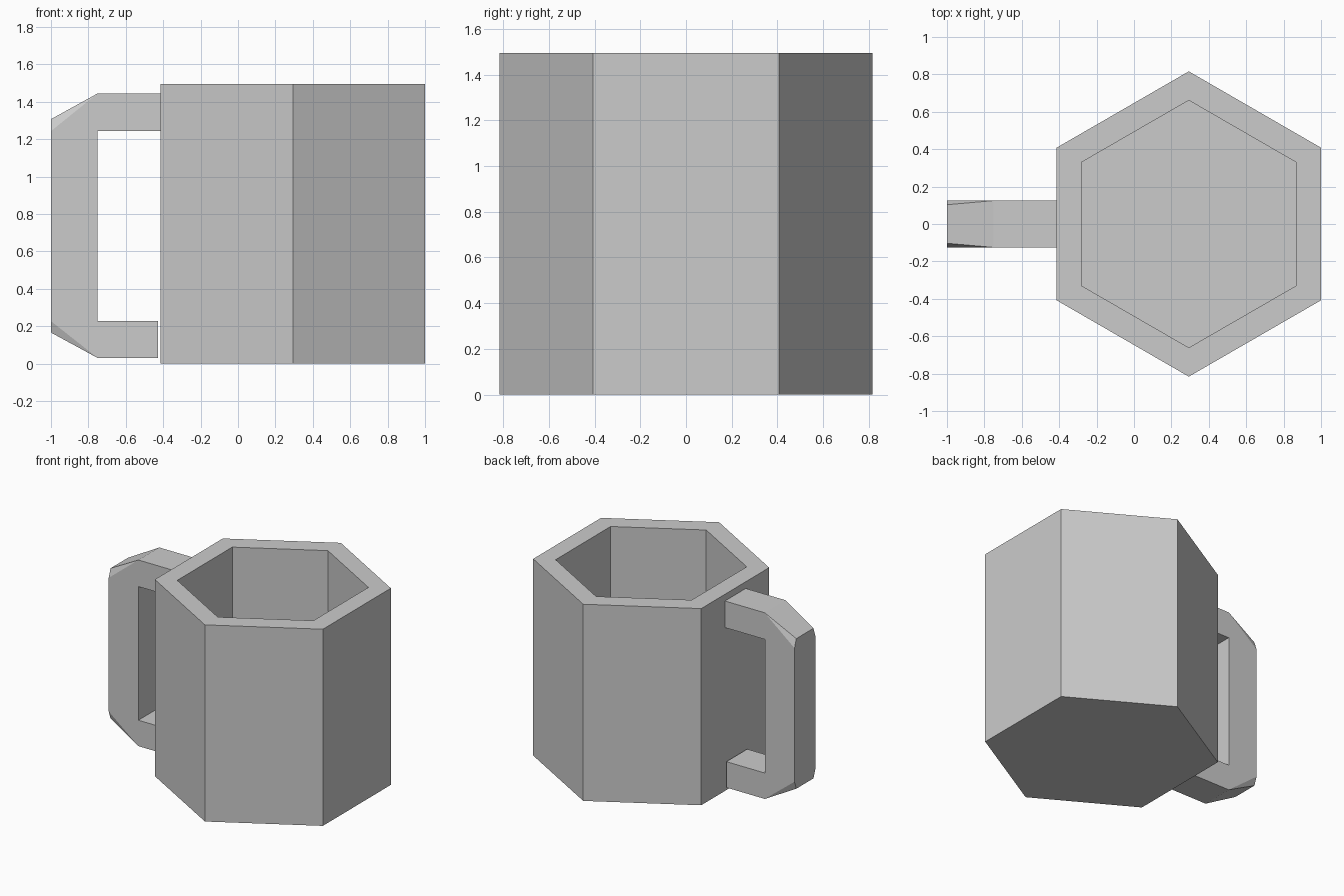
import bpy
import bmesh
from math import sin, cos, pi

if "Cube" in bpy.data.objects:
    bpy.data.objects.remove(bpy.data.objects["Cube"])


def loft(bm, rings, skip=()):
    """Skin a run of equal-length rings and cap both ends; skip holds (span, side) pairs left open."""
    vs = [[bm.verts.new(p) for p in r] for r in rings]
    n = len(rings[0])
    for s in range(len(vs) - 1):
        for i in range(n):
            if (s, i) not in skip:
                j = (i + 1) % n
                bm.faces.new((vs[s][i], vs[s][j], vs[s + 1][j], vs[s + 1][i]))
    bm.faces.new(vs[0][::-1])
    bm.faces.new(vs[-1])
    return vs


def finish(bm, name):
    bmesh.ops.recalc_face_normals(bm, faces=bm.faces[:])
    mesh = bpy.data.meshes.new(name)
    bm.to_mesh(mesh)
    bm.free()
    obj = bpy.data.objects.new(name, mesh)
    bpy.context.collection.objects.link(obj)


def hexagon(radius, z, cx=0.293):
    return [(cx + radius * sin(i * pi / 3), radius * cos(i * pi / 3), z) for i in range(6)]


# Hollow six-sided cup: outside wall, rim, inside wall, floor
bm = bmesh.new()
loft(bm, [hexagon(0.816, 0), hexagon(0.816, 1.495),
          hexagon(0.661, 1.495), hexagon(0.661, 0.14)])
finish(bm, "cup_body")

# Handle: (outer x, outer z, inner x, inner z) along the grip, from top to bottom
W = 0.125
path = [(-0.415, 1.445, -0.415, 1.243), (-0.75, 1.445, -0.75, 1.243),
        (-1, 1.243, -0.75, 1.243), (-1, 0.227, -0.75, 0.227),
        (-0.75, 0.03, -0.75, 0.227), (-0.427, 0.03, -0.427, 0.227)]
bm = bmesh.new()
rings = [[(ox, -W, oz), (ox, W, oz), (ix, W, iz), (ix, -W, iz)] for ox, oz, ix, iz in path]
vs = loft(bm, rings, skip=((1, 0), (3, 0)))

# Elbows: a narrower ridge fills each open outer corner
for arm, post, z in ((1, 2, 1.307), (4, 3, 0.166)):
    a0, a1 = vs[arm][:2]
    p0, p1 = vs[post][:2]
    r0, r1 = (bm.verts.new((-1, y, z)) for y in (-0.103, 0.103))
    for f in ((a0, a1, r1, r0), (r0, r1, p1, p0), (a0, r0, p0), (a1, p1, r1)):
        bm.faces.new(f)
bmesh.ops.remove_doubles(bm, verts=bm.verts[:], dist=1e-4)
finish(bm, "handle")
